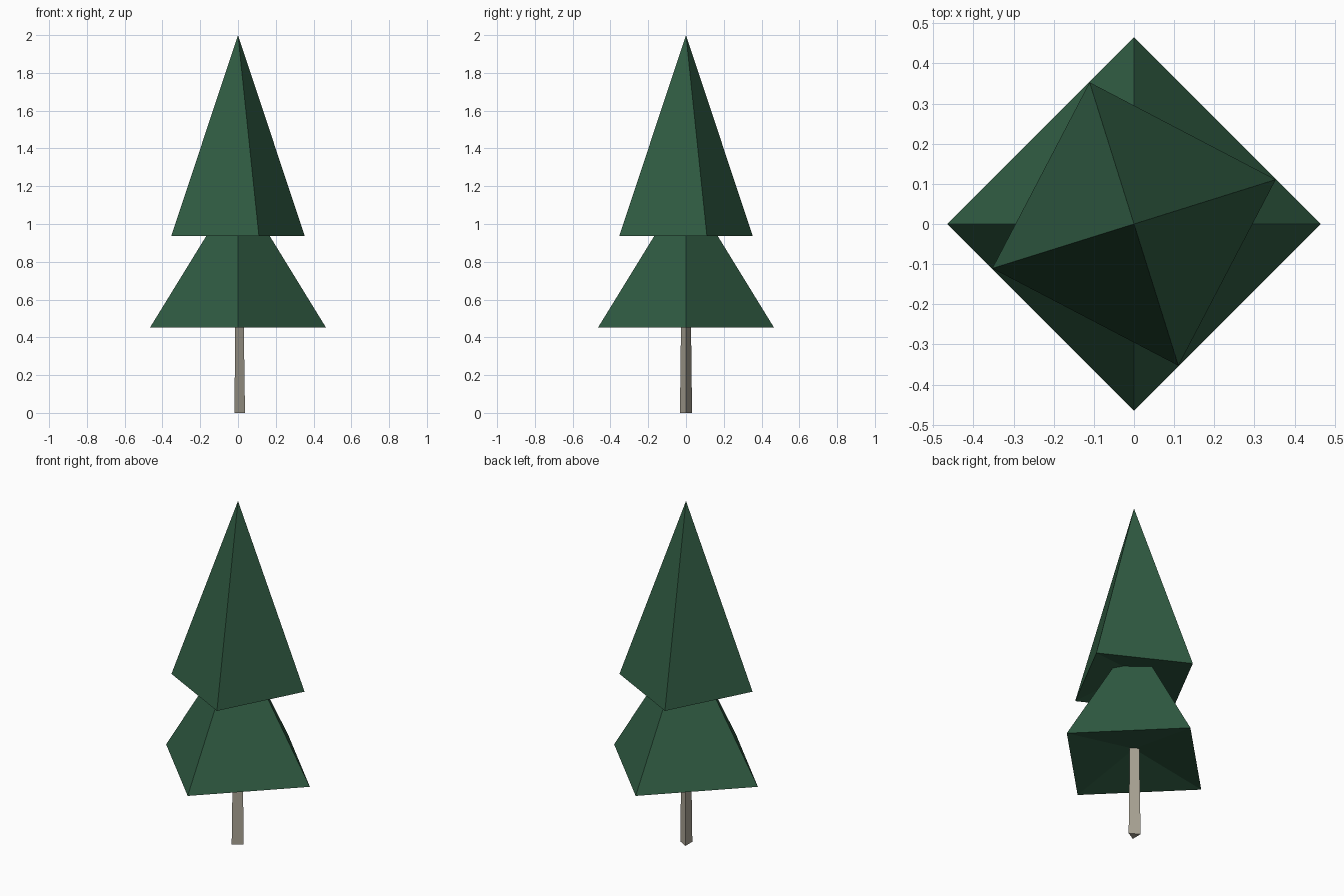
import bpy, bmesh
from math import cos, sin, tau, radians

cube = bpy.data.objects.get("Cube")
if cube:
    bpy.data.objects.remove(cube)


def make_material(name, color):
    mat = bpy.data.materials.new(name)
    mat.use_nodes = True
    mat.diffuse_color = (*color, 1)
    bsdf = next(n for n in mat.node_tree.nodes if n.type == 'BSDF_PRINCIPLED')
    bsdf.inputs["Base Color"].default_value = (*color, 1)
    return mat


def ring(bm, sides, radius, z, turn=0):
    angles = [radians(turn) + tau * i / sides for i in range(sides)]
    return [bm.verts.new((radius * cos(a), radius * sin(a), z)) for a in angles]


def finish(bm, name, mat):
    bmesh.ops.recalc_face_normals(bm, faces=bm.faces)
    mesh = bpy.data.meshes.new(name)
    bm.to_mesh(mesh)
    bm.free()
    mesh.materials.append(mat)
    obj = bpy.data.objects.new(name, mesh)
    bpy.context.collection.objects.link(obj)
    return obj


def foliage_tier(name, radius, base_z, tip_z, hollow_z, turn, mat):
    """Four-sided pyramid with a shallow hollow underside."""
    bm = bmesh.new()
    rim = ring(bm, 4, radius, base_z, turn)
    tip = bm.verts.new((0, 0, tip_z))
    hollow = bm.verts.new((0, 0, hollow_z))
    for a, b in zip(rim, rim[1:] + rim[:1]):
        bm.faces.new((a, b, tip))
        bm.faces.new((b, a, hollow))
    return finish(bm, name, mat)


def tapered_post(name, sides, r_bottom, r_top, height, mat):
    bm = bmesh.new()
    low = ring(bm, sides, r_bottom, 0)
    high = ring(bm, sides, r_top, height)
    for i in range(sides):
        j = (i + 1) % sides
        bm.faces.new((low[i], low[j], high[j], high[i]))
    bm.faces.new(low[::-1])
    bm.faces.new(high)
    return finish(bm, name, mat)


green = make_material("dark green", (0.03, 0.107, 0.056))
bark = make_material("grey bark", (0.40, 0.37, 0.30))

# Three-sided trunk
tapered_post("trunk", 3, 0.037, 0.029, 0.58, bark)

# Two foliage tiers, the upper one slightly turned
foliage_tier("lower_foliage", 0.465, 0.453, 1.21, 0.53, 0, green)
foliage_tier("upper_foliage", 0.37, 0.937, 2.0, 1.0, 17.4, green)
